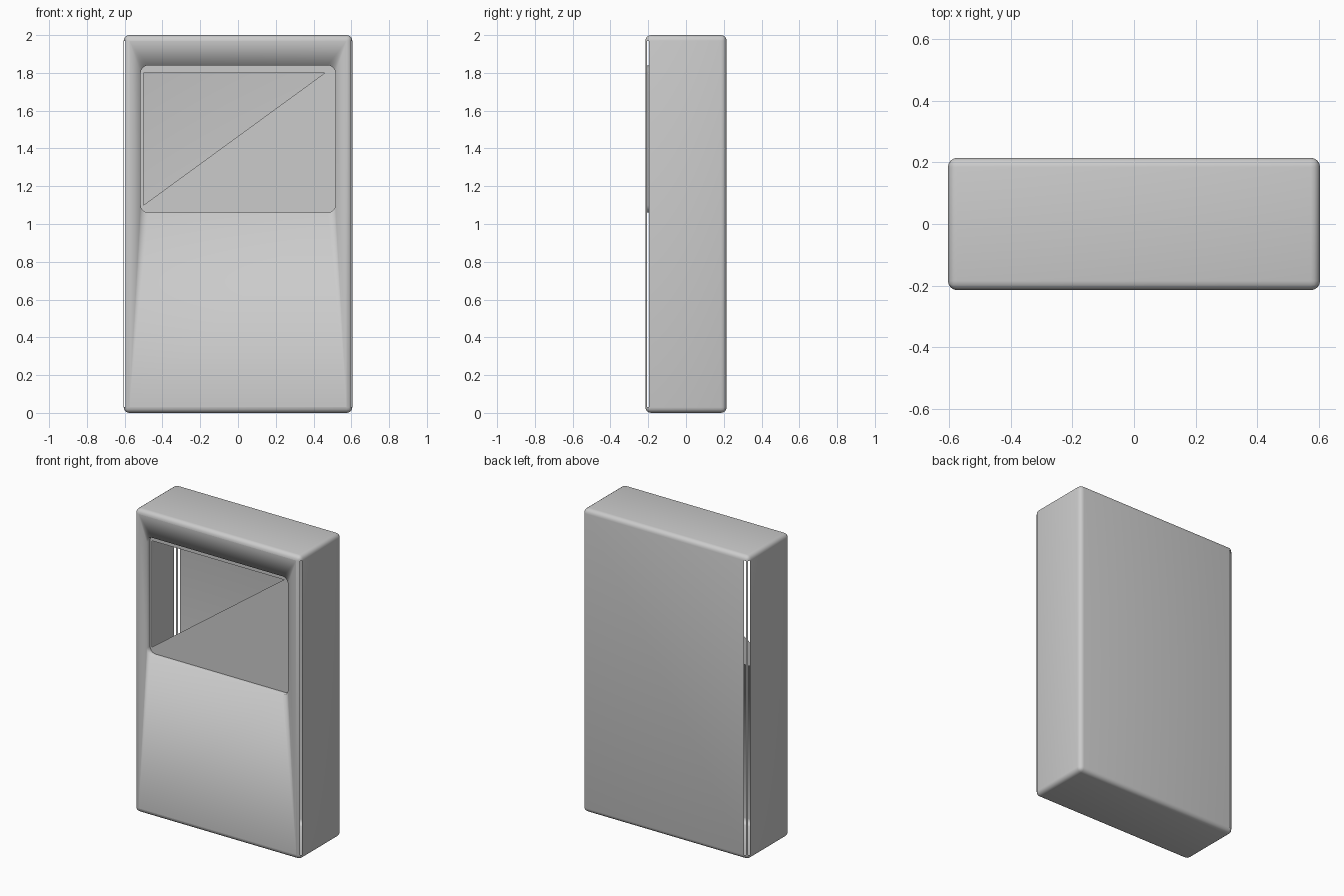
import bpy, bmesh
from math import sin, cos, pi, atan2, degrees
from mathutils import Matrix

cube = bpy.data.objects.get("Cube")
if cube:
    bpy.data.objects.remove(cube, do_unlink=True)

W, D, H = 1.21, 0.43, 2.0          # overall size
R = 0.03                           # edge rounding
FRONT, PANE = -D / 2, -0.18        # depth of front face and window pane
ARC = 6                            # points per window corner


def add_object(name, bm, smooth):
    mesh = bpy.data.meshes.new(name)
    bm.to_mesh(mesh)
    bm.free()
    for poly in mesh.polygons:
        poly.use_smooth = smooth
    obj = bpy.data.objects.new(name, mesh)
    bpy.context.collection.objects.link(obj)
    return obj


def window_outline(left, right, low, high, radius):
    """Rounded rectangle in (x, z), anticlockwise from the lower left corner."""
    corners = [(left + radius, low + radius), (right - radius, low + radius),
               (right - radius, high - radius), (left + radius, high - radius)]
    points = []
    for k, (cx, cz) in enumerate(corners):
        for i in range(ARC):
            a = pi + (k + i / (ARC - 1)) * pi / 2
            points.append((cx + radius * cos(a), cz + radius * sin(a)))
    return points


outline = window_outline(-0.515, 0.515, 1.06, 1.84, 0.04)
count = len(outline)

# Hollow case: rounded box, open at the front, with narrow seams in its edges
bm = bmesh.new()
bmesh.ops.create_cube(bm, size=1, matrix=Matrix.Translation((0, 0, H / 2))
                      @ Matrix.Diagonal((W, D, H, 1)))
bmesh.ops.bevel(bm, geom=bm.edges[:], offset=R, segments=4, profile=0.5,
                affect='EDGES')
bm.normal_update()
unwanted = []
for f in bm.faces:
    n = f.normal
    if n.y < -0.99 and f.calc_area() > 1:
        unwanted.append(f)
    elif abs(n.z) < 0.01 and f.calc_length() if hasattr(f, "calc_length") else abs(n.z) < 0.01:
        tall = max(e.calc_length() for e in f.edges) > 1
        turn = degrees(atan2(abs(n.y), abs(n.x)))
        back_seam = n.x < 0 and n.y > 0 and (25 < turn < 40 or 70 < turn < 85)
        front_seam = n.y < 0 and 25 < turn < 40
        if tall and (back_seam or front_seam):
            unwanted.append(f)
bmesh.ops.delete(bm, geom=unwanted, context='FACES')
case = add_object("case", bm, True)
bpy.context.view_layer.objects.active = case
case.select_set(True)
bpy.ops.object.shade_smooth_by_angle(angle=pi / 5)
case.select_set(False)

# Front panel around the window, with the window's short side walls
bm = bmesh.new()
ex, lo, hi = W / 2 - R, R, H - R
outer = [bm.verts.new((x, FRONT, z))
         for x, z in ((-ex, lo), (ex, lo), (ex, hi), (-ex, hi))]
rim = [bm.verts.new((x, FRONT, z)) for x, z in outline]
deep = [bm.verts.new((x, PANE, z)) for x, z in outline]
for k in range(4):
    first, last = k * ARC, k * ARC + ARC - 1
    bm.faces.new((outer[k], outer[(k + 1) % 4], rim[(last + 1) % count], rim[last]))
    for i in range(first, last):
        bm.faces.new((outer[k], rim[i + 1], rim[i]))
for i in range(count):
    j = (i + 1) % count
    bm.faces.new((rim[i], rim[j], deep[j], deep[i]))
add_object("front_panel", bm, True)

# Window pane: a lower half and a thin border around the open upper half
bm = bmesh.new()
edge = [bm.verts.new((x, PANE, z)) for x, z in outline]
a, b, c = [bm.verts.new((x, PANE, z))
           for x, z in ((-0.5, 1.1), (-0.5, 1.8), (0.46, 1.8))]
mid, split = ARC // 2, 2 * ARC + ARC // 2
bm.faces.new(edge[mid:split + 1] + [c, a])
bm.faces.new(edge[split:] + edge[:mid + 1] + [a, b, c])
add_object("window_pane", bm, False)
